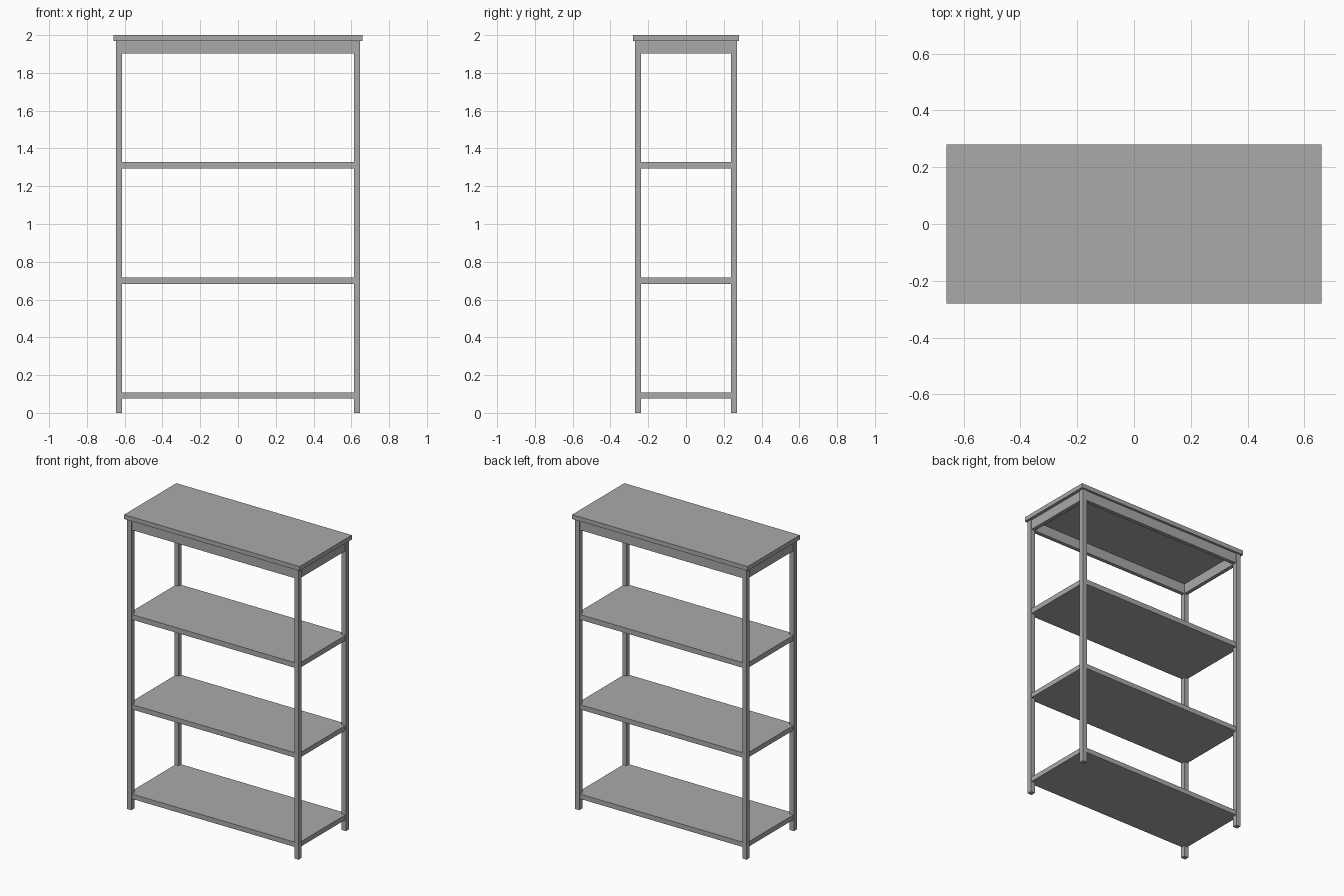
import bpy

cube = bpy.data.objects.get("Cube")
if cube:
    bpy.data.objects.remove(cube, do_unlink=True)

# One plain grey for the whole unit
GREY = (0.4, 0.4, 0.4, 1.0)
grey = bpy.data.materials.new("grey")
grey.use_nodes = True
grey.diffuse_color = GREY
grey.node_tree.nodes["Principled BSDF"].inputs["Base Color"].default_value = GREY


def box(name, x, y, z):
    """Add a box spanning the given (low, high) ranges."""
    spans = (x, y, z)
    bpy.ops.mesh.primitive_cube_add(size=1, location=[(a + b) / 2 for a, b in spans])
    obj = bpy.context.object
    obj.name = name
    obj.scale = [b - a for a, b in spans]
    bpy.ops.object.transform_apply(location=False, rotation=False, scale=True)
    obj.data.materials.append(grey)
    return obj


def span(a, b, sign):
    return tuple(sorted((a * sign, b * sign)))


POST_X = (0.613, 0.645)
POST_Y = (0.238, 0.27)
TOP_UNDERSIDE = 1.97
INSET = 0.006
edge_x, edge_y = POST_X[1] - INSET, POST_Y[1] - INSET

# Overhanging top board
box("top_board", (-0.66, 0.66), (-0.28, 0.28), (TOP_UNDERSIDE, 2.0))

# Four corner posts
for sx, side in ((1, "left"), (-1, "right")):
    for sy, end in ((-1, "front"), (1, "back")):
        box(f"{end}_{side}_post", span(*POST_X, sx), span(*POST_Y, sy),
            (0, TOP_UNDERSIDE))

# Shelves housed into the posts
for level, z in (("lower", (0.075, 0.108)), ("middle", (0.683, 0.716)),
                 ("upper", (1.293, 1.328))):
    box(f"{level}_shelf", (-edge_x, edge_x), (-edge_y, edge_y), z)

# Apron rails under the top board
rail_z = (1.902, TOP_UNDERSIDE)
for sy, end in ((-1, "front"), (1, "back")):
    box(f"{end}_apron", (-POST_X[0], POST_X[0]), span(POST_Y[0], edge_y, sy), rail_z)
for sx, side in ((1, "left"), (-1, "right")):
    box(f"{side}_apron", span(POST_X[0], edge_x, sx), (-POST_Y[0], POST_Y[0]), rail_z)
